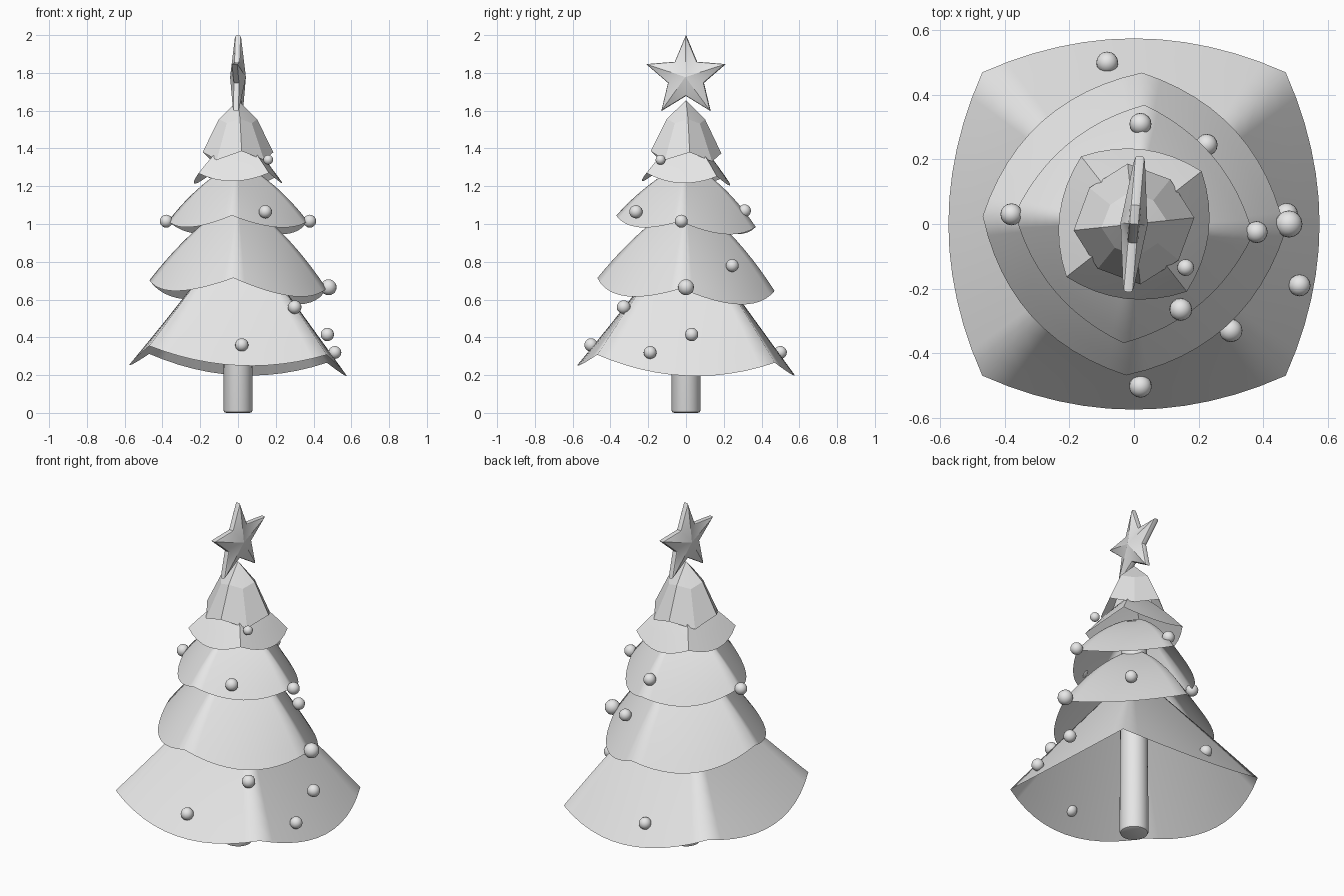
import bpy
import bmesh
from math import sin, cos, pi, radians
from mathutils import Matrix, Vector

cube = bpy.data.objects.get("Cube")
if cube:
    bpy.data.objects.remove(cube, do_unlink=True)

grey = bpy.data.materials.new("plain_grey")
grey.use_nodes = True
grey.diffuse_color = (0.8, 0.8, 0.8, 1)
grey.node_tree.nodes["Principled BSDF"].inputs["Base Color"].default_value = (0.8, 0.8, 0.8, 1)


def finish(bm, name, angle=None):
    """Turn a bmesh into a named object; angle is the smooth shading limit."""
    mesh = bpy.data.meshes.new(name)
    bm.to_mesh(mesh)
    bm.free()
    obj = bpy.data.objects.new(name, mesh)
    bpy.context.collection.objects.link(obj)
    mesh.materials.append(grey)
    if angle is not None:
        bpy.ops.object.select_all(action='DESELECT')
        obj.select_set(True)
        bpy.context.view_layer.objects.active = obj
        bpy.ops.object.shade_smooth_by_angle(angle=radians(angle))
    return obj


def tier(name, top, mid, rim, bulge, drop, turn, tilt, rows, cols, power, angle):
    """Four-sided skirt: ridges follow a curved profile, sides bulge and droop at the rim."""
    bm = bmesh.new()
    top, mid, rim = Vector(top), Vector(mid), Vector(rim)
    rings = []
    for i in range(rows + 1):
        t = i / rows
        d, z = top * (2*t - 1) * (t - 1) + mid * 4*t * (1 - t) + rim * t * (2*t - 1)
        ring = []
        for side in range(4):
            spin = Matrix.Rotation(radians(turn) + side * pi / 2, 3, 'Z')
            for j in range(cols):
                s = 2 * j / cols - 1
                swell = (1 - s * s) * t ** power
                p = spin @ Vector((d + bulge * swell, s * d, z - drop * swell))
                p.z += t * (tilt[0] * p.x + tilt[1] * p.y)
                ring.append(bm.verts.new(p))
        rings.append(ring)
    n = 4 * cols
    for a, b in zip(rings, rings[1:]):
        for k in range(n):
            m = (k + 1) % n
            bm.faces.new((a[k], b[k], b[m], a[m]))
    bmesh.ops.remove_doubles(bm, verts=bm.verts, dist=0.0005)
    return finish(bm, name, angle)


# Branch tiers, bottom to top
tier("branch_tier_1", (.05, .93), (.25, .64), (.47, .31), .105, .085, 0, (-.05, -.045), 10, 12, 2, 180)
tier("branch_tier_2", (.042, 1.1), (.191, .92), (.332, .68), .095, .07, 42, (-.05, -.07), 10, 12, 1.5, 180)
tier("branch_tier_3", (.04, 1.3), (.155, 1.18), (.262, 1.015), .06, .05, 40, (-.01, -.08), 10, 12, 1.5, 180)
tier("branch_tier_4", (.04, 1.45), (.11, 1.37), (.188, 1.26), .045, .045, -7, (0, -.05), 4, 8, 1.5, 30)
tier("branch_tier_5", (0, 1.655), (.072, 1.555), (.133, 1.38), .045, .045, -39, (0, -.03), 2, 2, 1, 15)

# Trunk with a softened foot
bm = bmesh.new()
bmesh.ops.create_cone(bm, cap_ends=True, segments=24, radius1=.078, radius2=.07, depth=1.28,
                      matrix=Matrix.Translation((0, 0, .64)))
foot = [e for e in bm.edges if all(v.co.z < .01 for v in e.verts)]
bmesh.ops.bevel(bm, geom=foot, offset=.015, segments=2, profile=.5, affect='EDGES')
finish(bm, "trunk", 40)

# Five-pointed star with raised centre on both sides
bm = bmesh.new()
outline = []
for k in range(10):
    r = .1 if k % 2 else .222
    a = k * pi / 5
    outline.append((r * sin(a), r * cos(a)))
layers = []
for side in (-1, 1):
    ring = [bm.verts.new((side * .015, y, z)) for y, z in outline]
    hub = bm.verts.new((side * .042, 0, 0))
    for k in range(10):
        bm.faces.new((hub, ring[k], ring[(k + 1) % 10]))
    layers.append(ring)
for k in range(10):
    m = (k + 1) % 10
    bm.faces.new((layers[0][k], layers[0][m], layers[1][m], layers[1][k]))
bmesh.ops.recalc_face_normals(bm, faces=bm.faces)
rim_edges = [e for e in bm.edges if all(v in layers[0] for v in e.verts)
             or all(v in layers[1] for v in e.verts)]
bmesh.ops.bevel(bm, geom=rim_edges, offset=.007, segments=2, profile=.5, affect='EDGES')
bmesh.ops.transform(bm, verts=bm.verts,
                    matrix=Matrix.Translation((0, 0, 1.78)) @ Matrix.Rotation(radians(-5), 4, 'Z'))
highest = max(v.co.z for v in bm.verts)
bmesh.ops.translate(bm, verts=bm.verts, vec=(0, 0, 2 - highest))
finish(bm, "star", 30)

# Baubles: x, y, z, radius
baubles = [
    (.16, -.135, 1.34, .026), (.145, -.265, 1.065, .035), (-.38, .03, 1.015, .034),
    (.38, -.025, 1.015, .034), (.02, .31, 1.07, .034), (.225, .245, .78, .034),
    (.48, 0, .665, .042), (.3, -.33, .56, .036), (.02, -.503, .36, .035),
    (.473, .03, .415, .035), (.513, -.19, .32, .034), (-.083, .5, .32, .034),
]
for i, (x, y, z, r) in enumerate(baubles):
    bm = bmesh.new()
    bmesh.ops.create_uvsphere(bm, u_segments=16, v_segments=10, radius=r,
                              matrix=Matrix.Translation((x, y, z)))
    finish(bm, f"bauble_{i + 1}", 60)
